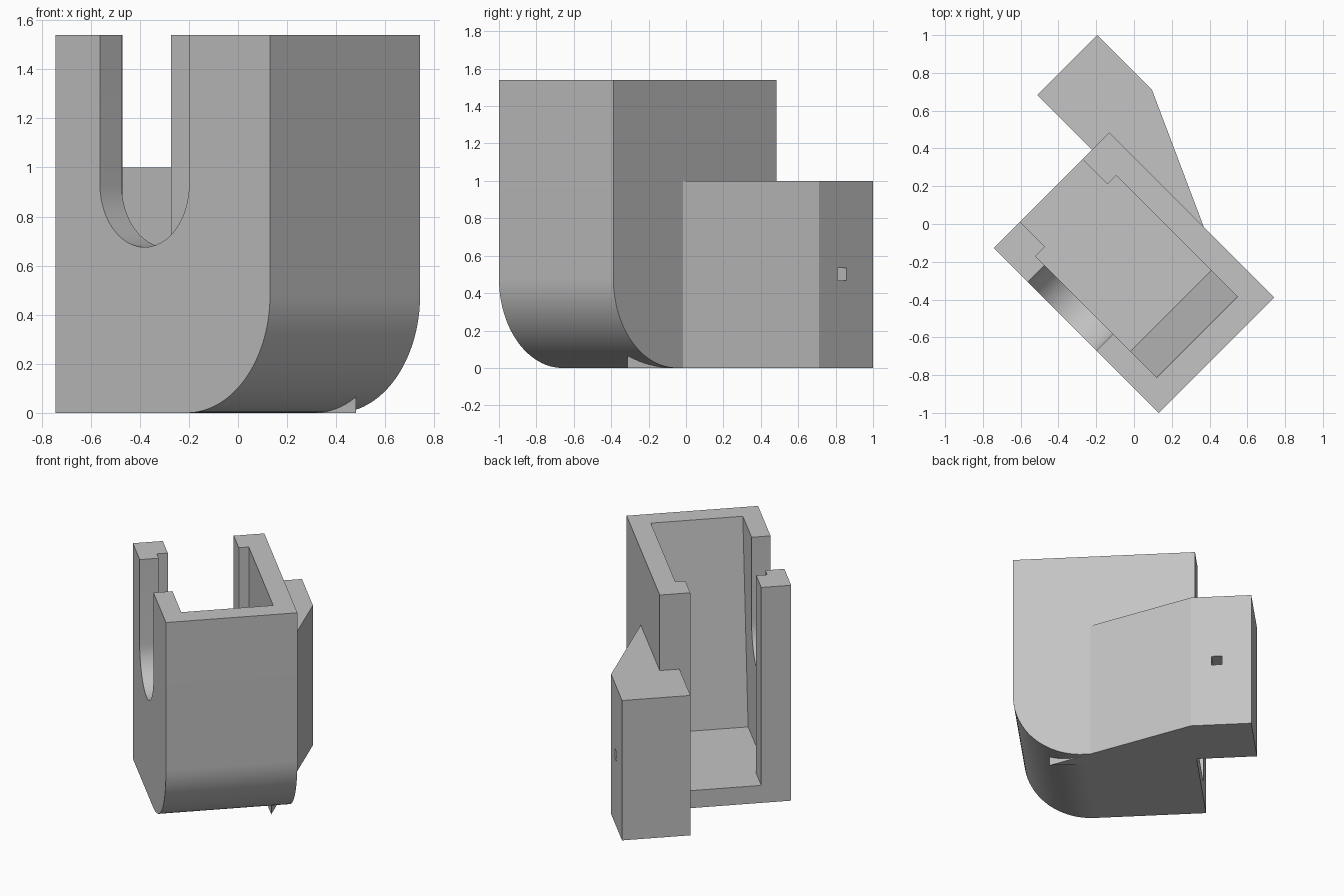
import bpy, bmesh, math
from mathutils import Matrix

cube = bpy.data.objects.get("Cube")
if cube:
    bpy.data.objects.remove(cube, do_unlink=True)

grey = bpy.data.materials.new("plain grey")
grey.use_nodes = True
GREY = (0.55, 0.55, 0.55, 1)
grey.diffuse_color = GREY
grey.node_tree.nodes["Principled BSDF"].inputs["Base Color"].default_value = GREY

# The holder is turned in plan: local x runs along its length, local y across it
PLACE = Matrix.Translation((-0.743, -0.127, 0)) @ Matrix.Rotation(-math.pi / 4, 4, "Z")
LENGTH, WIDTH, HEIGHT = 1.235, 0.865, 1.54
FLOOR, WALL = 0.125, 0.125


def prism(name, outline, low, high, upright=False):
    """Extrude an outline: plan (x, y) along z, or upright (x, z) along y."""
    bm = bmesh.new()

    def ring(d):
        return [bm.verts.new((a, d, b) if upright else (a, b, d)) for a, b in outline]

    bottom, top = ring(low), ring(high)
    bm.faces.new(bottom)
    bm.faces.new(top)
    for i in range(len(outline)):
        j = (i + 1) % len(outline)
        bm.faces.new((bottom[i], bottom[j], top[j], top[i]))
    bmesh.ops.recalc_face_normals(bm, faces=bm.faces)
    mesh = bpy.data.meshes.new(name)
    bm.to_mesh(mesh)
    bm.free()
    mesh.materials.append(grey)
    obj = bpy.data.objects.new(name, mesh)
    bpy.context.collection.objects.link(obj)
    obj.matrix_world = PLACE
    return obj


def arc(cx, cz, r, start, end, steps=24):
    angles = [math.radians(start + (end - start) * i / steps) for i in range(steps + 1)]
    return [(cx + r * math.cos(a), cz + r * math.sin(a)) for a in angles]


def carve(obj, cutters):
    """Subtract the cutters, then remove them."""
    bpy.context.view_layer.objects.active = obj
    for cutter in cutters:
        cutter.hide_render = True
        mod = obj.modifiers.new("cut", "BOOLEAN")
        mod.operation, mod.solver, mod.object = "DIFFERENCE", "EXACT", cutter
        bpy.ops.object.modifier_apply(modifier=mod.name)
        bpy.data.objects.remove(cutter, do_unlink=True)


def smooth(obj):
    bpy.ops.object.select_all(action="DESELECT")
    obj.select_set(True)
    bpy.context.view_layer.objects.active = obj
    bpy.ops.object.shade_smooth_by_angle(angle=math.radians(30))


# Holder body: upright box with one rounded lower end
R = 0.48
body = prism("holder_body",
             [(0, 0)] + arc(LENGTH - R, R, R, -90, 0) + [(LENGTH, HEIGHT), (0, HEIGHT)],
             0, WIDTH, upright=True)

# Cavity with a narrower open end and a far wall that leans in towards the floor
lip, far = 0.187, 1.11
near_y, far_y = WALL, 0.73
cavity = prism("cavity_cutter",
               [(-0.1, 0.197), (lip, 0.197), (lip, near_y), (far, near_y),
                (far, far_y), (lip, far_y), (lip, 0.664), (-0.1, 0.664)],
               FLOOR, HEIGHT + 0.1)
for v in cavity.data.vertices:
    if v.co.x > 1 and v.co.z < 1:
        v.co.x = 0.898

# Round-bottomed slot through the side wall
sr, sx, sz = 0.257, 0.512, 0.932
slot = prism("slot_cutter",
             arc(sx, sz, sr, -180, 0) + [(sx + sr, HEIGHT + 0.1), (sx - sr, HEIGHT + 0.1)],
             -0.1, WALL + 0.03, upright=True)
carve(body, [cavity, slot])
smooth(body)

# Side mount: square block blending into the body with a long taper
OUT = 1.185
mount = prism("side_mount",
              [(-0.41, 0.735), (0.997, 0.735), (0, OUT), (-0.41, OUT)], 0, 1)

# Small square pin hole through the mount
pin = prism("pin_hole_cutter",
            [(-0.21, 0.468), (-0.14, 0.468), (-0.14, 0.535), (-0.21, 0.535)],
            0.6, OUT + 0.1, upright=True)
carve(mount, [pin])
